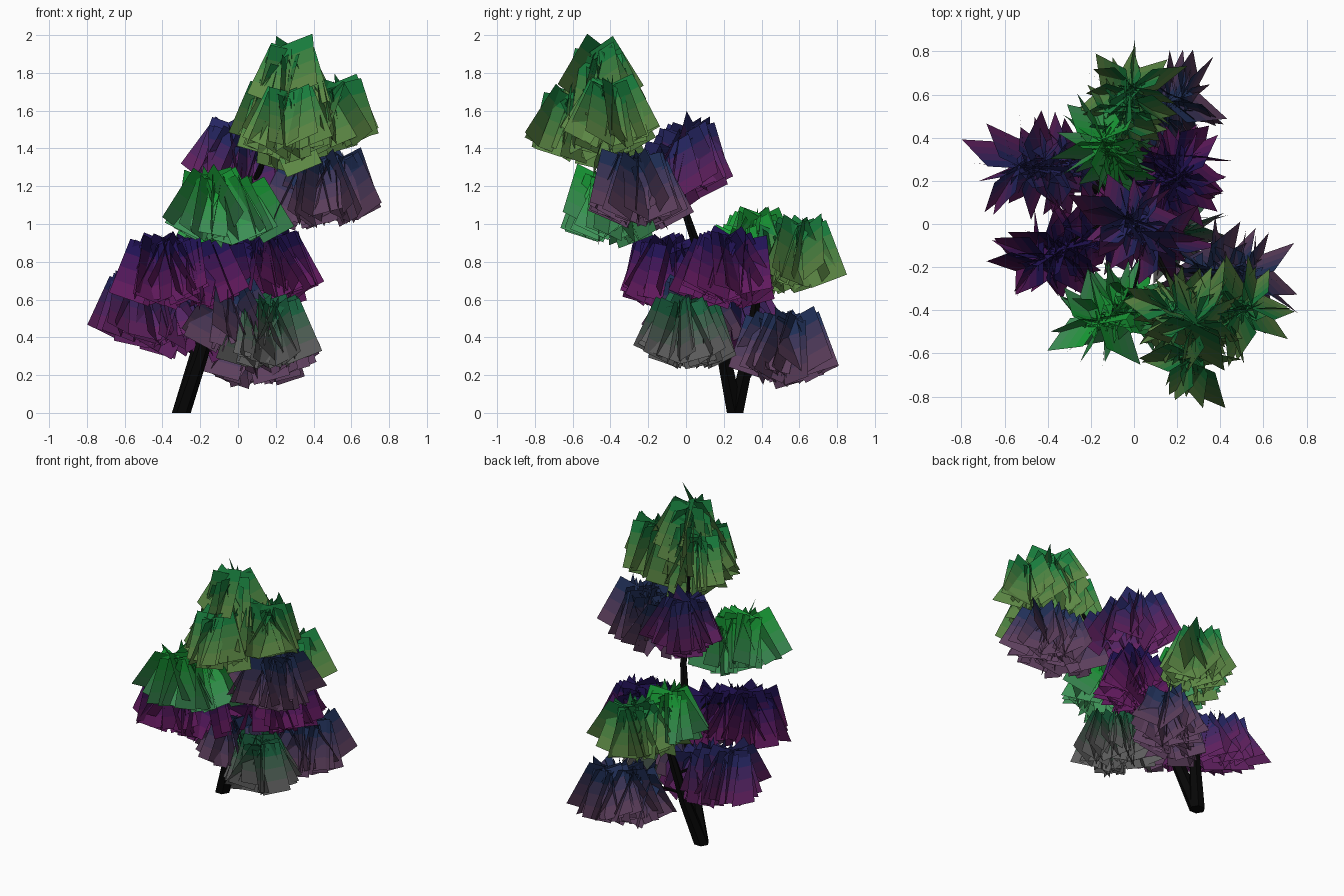
import bpy, bmesh, math, random
from mathutils import Vector, Matrix

if "Cube" in bpy.data.objects:
    bpy.data.objects.remove(bpy.data.objects["Cube"])

random.seed(7)
STRIPS = 4                 # colour bands down each leaf card
LEAF_W, LEAF_H = 0.20, 0.31


def material(name, rgb):
    m = bpy.data.materials.new(name)
    m.diffuse_color = (*rgb, 1)
    m.use_nodes = True
    m.node_tree.nodes["Principled BSDF"].inputs["Base Color"].default_value = m.diffuse_color
    return m


def finish(bm, name, mats):
    me = bpy.data.meshes.new(name)
    bm.to_mesh(me)
    bm.free()
    for m in mats:
        me.materials.append(m)
    ob = bpy.data.objects.new(name, me)
    bpy.context.collection.objects.link(ob)
    return ob


def limb(name, points, r0, r1, sides=6):
    """Tapered flat-sided tube along a path."""
    pts = [Vector(p) for p in points]
    bm = bmesh.new()
    rings = []
    for i, p in enumerate(pts):
        t = pts[min(i + 1, len(pts) - 1)] - pts[max(i - 1, 0)]
        if p.z == 0:
            t = Vector((0, 0, 1))
        q = Vector((0, 0, 1)).rotation_difference(t.normalized())
        r = r0 + (r1 - r0) * i / (len(pts) - 1)
        rings.append([bm.verts.new(p + q @ Vector((r * math.cos(k * math.tau / sides),
                                                   r * math.sin(k * math.tau / sides), 0)))
                      for k in range(sides)])
    for a, b in zip(rings, rings[1:]):
        for k in range(sides):
            j = (k + 1) % sides
            bm.faces.new((a[k], a[j], b[j], b[k]))
    bm.faces.new(rings[0][::-1])
    bm.faces.new(rings[-1])
    finish(bm, name, [bark])


def foliage(name, start, tip, colours, count=24):
    """Flat leaf cards hung along a twig, flaring outward at the bottom."""
    start, tip = Vector(start), Vector(tip)
    top, bottom = Vector(colours[0]), Vector(colours[1])
    mats = [material(f"{name}_{i}", top.lerp(bottom, i / (STRIPS - 1))) for i in range(STRIPS)]
    bm = bmesh.new()
    for i in range(count):
        p = start.lerp(tip, 0.1 + 0.9 * ((i + 0.5) / count) ** 0.6)
        yaw = i * 2.4 + random.uniform(-0.3, 0.3)
        rot = (Matrix.Rotation(yaw, 3, 'Z')
               @ Matrix.Rotation(random.uniform(-0.42, 0.42), 3, 'X')
               @ Matrix.Rotation(-random.uniform(0.2, 0.52), 3, 'Y'))
        p = p + Vector((0, 0, random.uniform(-0.03, 0.02)))
        rows = []
        for s in range(STRIPS + 1):
            z = -LEAF_H * s / STRIPS
            rows.append([bm.verts.new(p + rot @ Vector((x + 0.025, 0, z)))
                         for x in (-LEAF_W / 2, LEAF_W / 2)])
        for s in range(STRIPS):
            f = bm.faces.new((*rows[s], *rows[s + 1][::-1]))
            f.material_index = s
    finish(bm, name, mats)


bark = material("bark", (0.002, 0.002, 0.002))

# Two trunks leaning apart from one foot
limb("main_trunk", [(-0.30, 0.26, 0), (-0.20, 0.20, 0.3), (-0.09, 0.12, 0.7), (0.02, 0.0, 1.05),
                    (0.16, -0.25, 1.4), (0.28, -0.46, 1.85)], 0.05, 0.004)
limb("second_trunk", [(-0.30, 0.26, 0), (-0.22, 0.33, 0.3), (-0.14, 0.38, 0.65),
                      (-0.12, 0.40, 0.98)], 0.05, 0.01)

# Leaf colours: top edge, bottom edge
GREEN = ((0.01, 0.22, 0.05), (0.11, 0.25, 0.06))
BRIGHT = ((0.01, 0.36, 0.04), (0.05, 0.30, 0.10))
TEAL = ((0.01, 0.12, 0.05), (0.11, 0.11, 0.11))
BLUE = ((0.015, 0.03, 0.10), (0.11, 0.05, 0.11))
PURPLE = ((0.015, 0.006, 0.09), (0.12, 0.01, 0.11))
VIOLET = ((0.02, 0.02, 0.13), (0.12, 0.015, 0.12))

# name, twig start, twig tip, colours, number of cards
clusters = [
    ("crown_top", (0.20, -0.38, 1.50), (0.29, -0.47, 1.95), GREEN, 40),
    ("crown_right", (0.26, -0.42, 1.62), (0.55, -0.39, 1.75), GREEN, 28),
    ("crown_front", (0.26, -0.42, 1.62), (0.27, -0.65, 1.70), GREEN, 28),
    ("crown_left", (0.24, -0.42, 1.62), (0.17, -0.40, 1.76), GREEN, 16),
    ("front_bough", (0.08, -0.30, 1.18), (-0.18, -0.48, 1.26), BRIGHT, 36),
    ("upper_back_bough", (0.18, -0.14, 1.34), (-0.05, 0.04, 1.53), VIOLET, 36),
    ("upper_right_bough", (0.22, -0.18, 1.28), (0.57, -0.26, 1.34), BLUE, 34),
    ("upper_right_sprig", (0.30, -0.25, 1.30), (0.48, -0.34, 1.35), BLUE, 12),
    ("left_front_bough", (-0.02, 0.0, 0.87), (-0.46, -0.17, 0.90), PURPLE, 44),
    ("left_low_bough", (-0.12, 0.28, 0.57), (-0.57, 0.26, 0.70), VIOLET, 44),
    ("mid_green_bough", (-0.04, 0.22, 0.90), (-0.15, 0.40, 1.05), BRIGHT, 32),
    ("back_green_bough", (-0.12, 0.34, 0.92), (0.0, 0.65, 1.0), GREEN, 38),
    ("mid_right_bough", (0.02, 0.12, 0.87), (0.23, 0.23, 0.93), PURPLE, 34),
    ("mid_right_sprig", (0.10, 0.20, 0.87), (0.20, 0.32, 0.90), PURPLE, 14),
    ("back_low_bough", (-0.08, 0.38, 0.45), (0.23, 0.59, 0.50), BLUE, 42),
    ("right_low_bough", (0.02, 0.14, 0.58), (0.22, -0.05, 0.57), TEAL, 38),
    ("front_low_bough", (-0.08, 0.12, 0.62), (-0.03, 0.00, 0.68), BLUE, 24),
]
for name, start, tip, cols, n in clusters:
    foliage(name + "_leaves", start, tip, cols, n)

# Thin twigs reaching from the trunks to each cluster
for name, root, start, tip in [
    ("left_front", (-0.09, 0.12, 0.70), (-0.15, 0.0, 0.82), (-0.45, -0.17, 0.85)),
    ("left_low", (-0.18, 0.35, 0.48), (-0.30, 0.29, 0.55), (-0.57, 0.27, 0.63)),
    ("mid_right", (-0.09, 0.12, 0.70), (0.05, 0.14, 0.80), (0.22, 0.23, 0.87)),
    ("back_low", (-0.20, 0.34, 0.35), (-0.02, 0.43, 0.40), (0.23, 0.58, 0.44)),
    ("right_low", (-0.15, 0.17, 0.45), (0.03, 0.1, 0.53), (0.22, -0.05, 0.54)),
    ("front", (0.06, -0.08, 1.13), (0.0, -0.3, 1.16), (-0.17, -0.47, 1.18)),
    ("upper_right", (0.08, -0.12, 1.2), (0.25, -0.22, 1.26), (0.54, -0.28, 1.29)),
    ("upper_back", (0.08, -0.12, 1.2), (0.05, -0.05, 1.35), (-0.04, 0.04, 1.46)),
    ("back_green", (-0.13, 0.39, 0.8), (-0.09, 0.45, 0.88), (0.01, 0.64, 0.94)),
    ("crown_right", (0.22, -0.36, 1.6), (0.36, -0.41, 1.65), (0.54, -0.39, 1.67)),
    ("crown_front", (0.22, -0.36, 1.6), (0.26, -0.5, 1.63), (0.26, -0.64, 1.65)),
]:
    limb(name + "_branch", [root, start, tip], 0.010, 0.004, 5)
